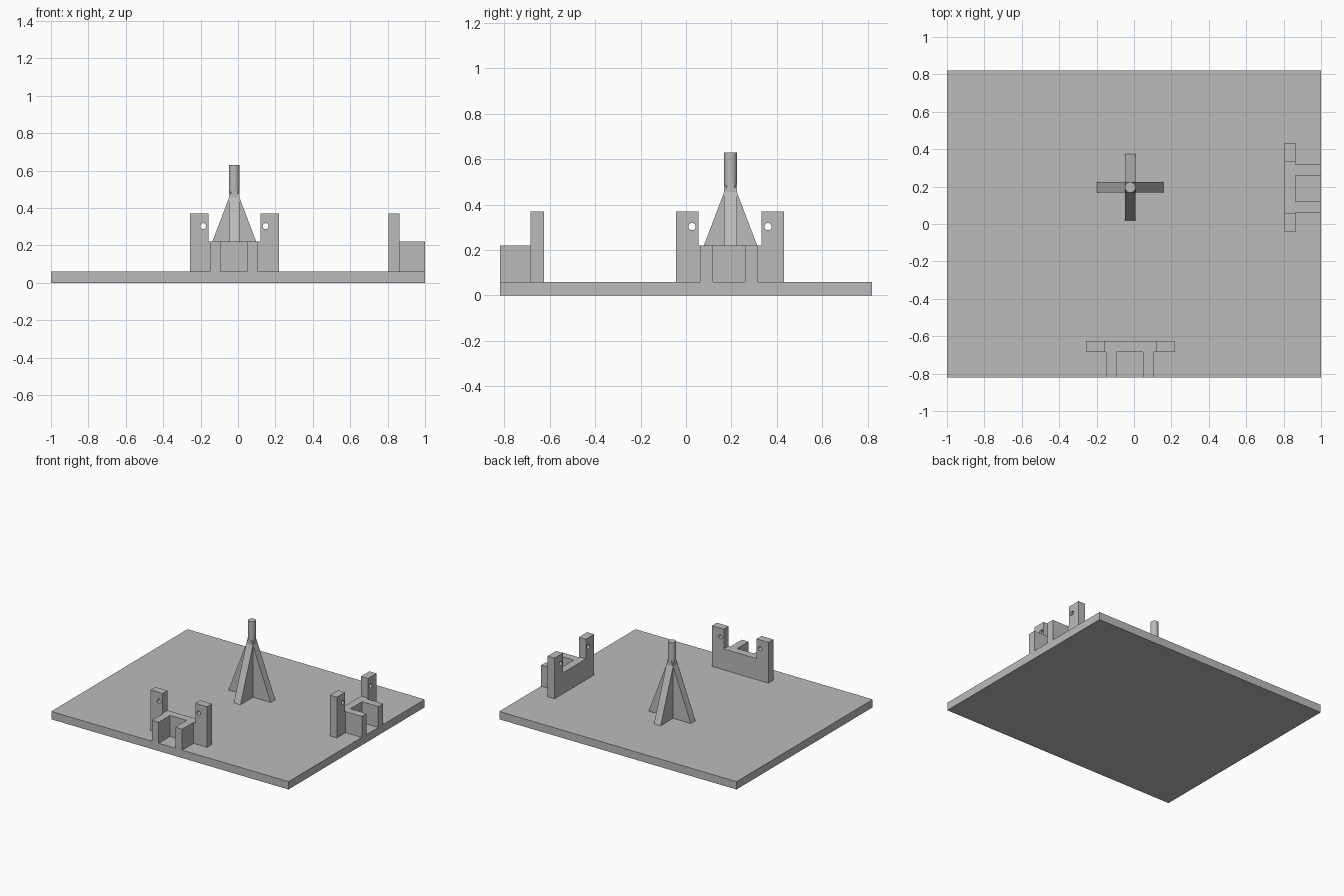
import bpy
import bmesh
import math
from mathutils import Matrix, Vector

if "Cube" in bpy.data.objects:
    bpy.data.objects.remove(bpy.data.objects["Cube"], do_unlink=True)

grey = bpy.data.materials.new("plain grey")
grey.use_nodes = True
grey.diffuse_color = (0.5, 0.5, 0.5, 1)
grey.node_tree.nodes["Principled BSDF"].inputs["Base Color"].default_value = (0.5, 0.5, 0.5, 1)

BASE_TOP, LEDGE_TOP, POST_TOP = 0.06, 0.22, 0.37
PLATE_X, PLATE_Y = 1.0, 0.82


def finish(name, bm, matrix=Matrix()):
    bmesh.ops.recalc_face_normals(bm, faces=bm.faces)
    mesh = bpy.data.meshes.new(name)
    bm.to_mesh(mesh)
    bm.free()
    mesh.materials.append(grey)
    obj = bpy.data.objects.new(name, mesh)
    obj.matrix_world = matrix
    bpy.context.scene.collection.objects.link(obj)
    return obj


def box(name, low, high, matrix=Matrix()):
    low, high = Vector(low), Vector(high)
    bm = bmesh.new()
    bmesh.ops.create_cube(bm, size=1)
    bmesh.ops.scale(bm, vec=high - low, verts=bm.verts)
    bmesh.ops.translate(bm, vec=(low + high) / 2, verts=bm.verts)
    return finish(name, bm, matrix)


def slab(name, outline, y0, y1, matrix=Matrix()):
    """Extrude an x-z outline from y0 to y1."""
    bm = bmesh.new()
    face = bm.faces.new([bm.verts.new((x, y0, z)) for x, z in outline])
    grown = bmesh.ops.extrude_face_region(bm, geom=[face])["geom"]
    verts = [v for v in grown if isinstance(v, bmesh.types.BMVert)]
    bmesh.ops.translate(bm, vec=(0, y1 - y0, 0), verts=verts)
    return finish(name, bm, matrix)


def cylinder(name, radius, length, matrix, sides=32):
    bm = bmesh.new()
    bmesh.ops.create_cone(bm, cap_ends=True, segments=sides, radius1=radius,
                          radius2=radius, depth=length)
    return finish(name, bm, matrix)


def mirrored(half):
    return half + [(-x, z) for x, z in reversed(half)]


def bracket(side, matrix):
    """Bracket whose local origin is the plate edge, running inward along +y."""
    outline = mirrored([(-0.238, BASE_TOP), (-0.238, POST_TOP),
                        (-0.138, POST_TOP), (-0.138, LEDGE_TOP)])
    wall = slab(side + "_bracket_wall", outline, 0.136, 0.195, matrix)
    # Pin holes through both posts
    for sign in (-1, 1):
        place = matrix @ Matrix.Translation((sign * 0.167, 0.165, 0.303)) @ Matrix.Rotation(math.pi / 2, 4, "X")
        cutter = cylinder(side + "_hole_cutter", 0.016, 0.2, place, 24)
        cutter.hide_render = True
        cutter.hide_set(True)
        hole = wall.modifiers.new("pin_hole", "BOOLEAN")
        hole.operation = "DIFFERENCE"
        hole.solver = "EXACT"
        hole.object = cutter
    # Arms reaching out to the plate edge
    for x in (-0.132, 0.066):
        box(side + "_bracket_arm", (x, 0, BASE_TOP), (x + 0.057, 0.136, LEDGE_TOP), matrix)


# Base plate
box("base_plate", (-PLATE_X, -PLATE_Y, 0), (PLATE_X, PLATE_Y, BASE_TOP))

# Brackets on the front and left edges
bracket("front", Matrix.Translation((-0.019, -PLATE_Y, 0)))
bracket("left", Matrix.Translation((PLATE_X, 0.194, 0)) @ Matrix.Rotation(math.pi / 2, 4, "Z"))

# Post with crossed tapering fins
centre = Matrix.Translation((-0.02, 0.196, 0))
fin = mirrored([(-0.178, BASE_TOP), (-0.028, 0.455), (-0.01, 0.495)])
for i, name in enumerate(("wide_fin", "deep_fin")):
    slab(name, fin, -0.028, 0.028, centre @ Matrix.Rotation(i * math.pi / 2, 4, "Z"))
post = cylinder("centre_post", 0.028, 0.57, centre @ Matrix.Translation((0, 0, 0.345)))
bpy.context.view_layer.objects.active = post
post.select_set(True)
bpy.ops.object.shade_smooth_by_angle(angle=math.radians(30))
